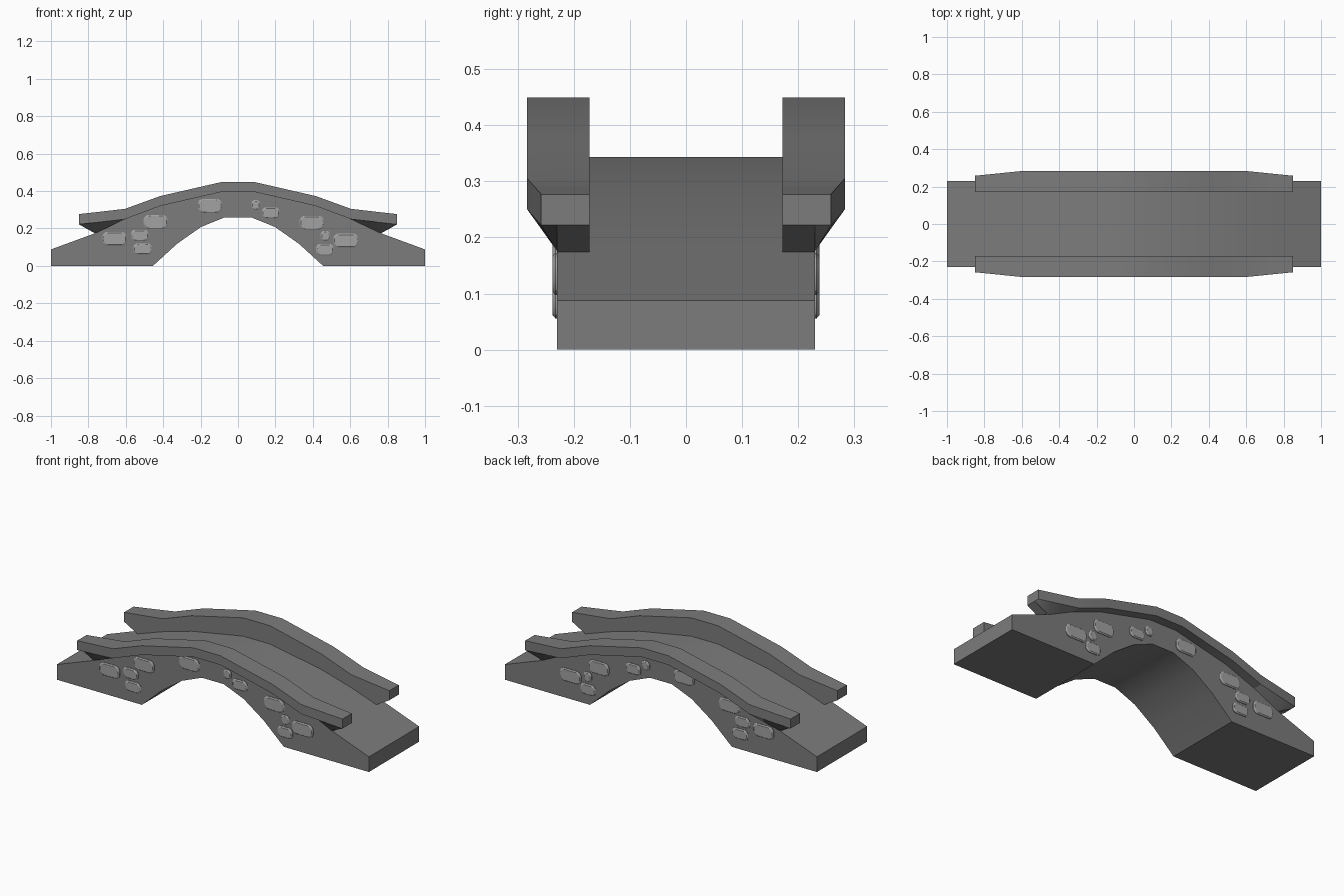
import bpy, bmesh
from math import radians

if "Cube" in bpy.data.objects:
    bpy.data.objects.remove(bpy.data.objects["Cube"])

HALF_WIDTH = 0.23
RAIL_INNER = 0.172


def grey(name, value):
    mat = bpy.data.materials.new(name)
    mat.diffuse_color = (value, value, value, 1)
    mat.use_nodes = True
    mat.node_tree.nodes["Principled BSDF"].inputs["Base Color"].default_value = mat.diffuse_color
    return mat


wall_grey = grey("dark_grey", 0.2)
stone_grey = grey("light_grey", 0.36)


def make_object(name, bm, mat):
    bmesh.ops.remove_doubles(bm, verts=bm.verts, dist=1e-5)
    bmesh.ops.recalc_face_normals(bm, faces=bm.faces)
    mesh = bpy.data.meshes.new(name)
    bm.to_mesh(mesh)
    bm.free()
    mesh.materials.append(mat)
    ob = bpy.data.objects.new(name, mesh)
    bpy.context.collection.objects.link(ob)
    return ob


def loft(name, rings, mat=wall_grey):
    """Skin a list of equal-length closed rings and cap both ends."""
    bm = bmesh.new()
    loops = [[bm.verts.new(p) for p in ring] for ring in rings]
    n = len(loops[0])
    for a, b in zip(loops, loops[1:]):
        for i in range(n):
            j = (i + 1) % n
            bm.faces.new((a[i], a[j], b[j], b[i]))
    bm.faces.new(loops[0])
    bm.faces.new(loops[-1])
    return make_object(name, bm, mat)


# Bridge body: arched side profile (right half, mirrored) spanning the width
deck = [(1, 0.088), (0.76, 0.176), (0.604, 0.23), (0.417, 0.283), (0.086, 0.343)]
arch = [(0.07, 0.26), (0.198, 0.208), (0.326, 0.118), (0.455, 0), (1, 0)]
profile = (deck + [(-x, z) for x, z in reversed(deck)]
           + [(-x, z) for x, z in reversed(arch)] + arch)
loft("bridge_body", [[(x, y, z) for x, z in profile]
                     for y in (-HALF_WIDTH, HALF_WIDTH)])

# Parapets: x, outer y, top z, outer bottom z, ledge z, base z
stations = [
    (0.85, 0.258, 0.277, 0.222, 0.222, 0.222),
    (0.76, 0.267, 0.287, 0.232, 0.176, 0.171),
    (0.604, 0.283, 0.305, 0.25, 0.25, 0.23),
    (0.417, 0.283, 0.373, 0.32, 0.32, 0.283),
    (0.086, 0.283, 0.449, 0.396, 0.396, 0.343),
]


def parapet_ring(x, outer, top, bottom, ledge, base, side):
    section = [(RAIL_INNER, top), (outer, top), (outer, bottom),
               (HALF_WIDTH, ledge), (HALF_WIDTH, base), (RAIL_INNER, base)]
    return [(x, side * y, z) for y, z in section]


for side, label in ((-1, "front"), (1, "back")):
    full = stations + [(-s[0],) + s[1:] for s in reversed(stations)]
    loft(label + "_parapet", [parapet_ring(*s, side) for s in full])

# Raised stones on both side walls: x, z, width, height
stones = [
    (-0.15, 0.32, 0.13, 0.075), (-0.44, 0.235, 0.13, 0.075),
    (-0.66, 0.145, 0.13, 0.075), (-0.525, 0.163, 0.095, 0.06),
    (-0.51, 0.09, 0.1, 0.06), (0.095, 0.325, 0.048, 0.053),
    (0.175, 0.283, 0.095, 0.06), (0.395, 0.23, 0.13, 0.075),
    (0.467, 0.16, 0.05, 0.055), (0.465, 0.087, 0.095, 0.062),
    (0.577, 0.135, 0.135, 0.075),
]


def stone_ring(x, z, w, h, y, inset):
    a, b = w / 2 - inset, h / 2 - inset
    c = min(w, h) * 0.3
    corner = [(a, b - c), (a - c * 0.35, b - c * 0.35), (a - c, b)]
    quarter = corner + [(-u, v) for u, v in reversed(corner)]
    outline = quarter + [(-u, -v) for u, v in quarter]
    return [(x + u, y, z + v) for u, v in outline]


for side, label in ((-1, "front"), (1, "back")):
    for i, s in enumerate(stones):
        loft(f"{label}_stone_{i + 1}",
             [stone_ring(*s, side * y, inset)
              for y, inset in ((0.225, 0), (0.233, 0), (0.238, 0.006))],
             stone_grey)

# Smooth the gentle curves and keep the corners crisp
for ob in bpy.data.objects:
    ob.select_set(True)
    bpy.context.view_layer.objects.active = ob
bpy.ops.object.shade_smooth_by_angle(angle=radians(30))
